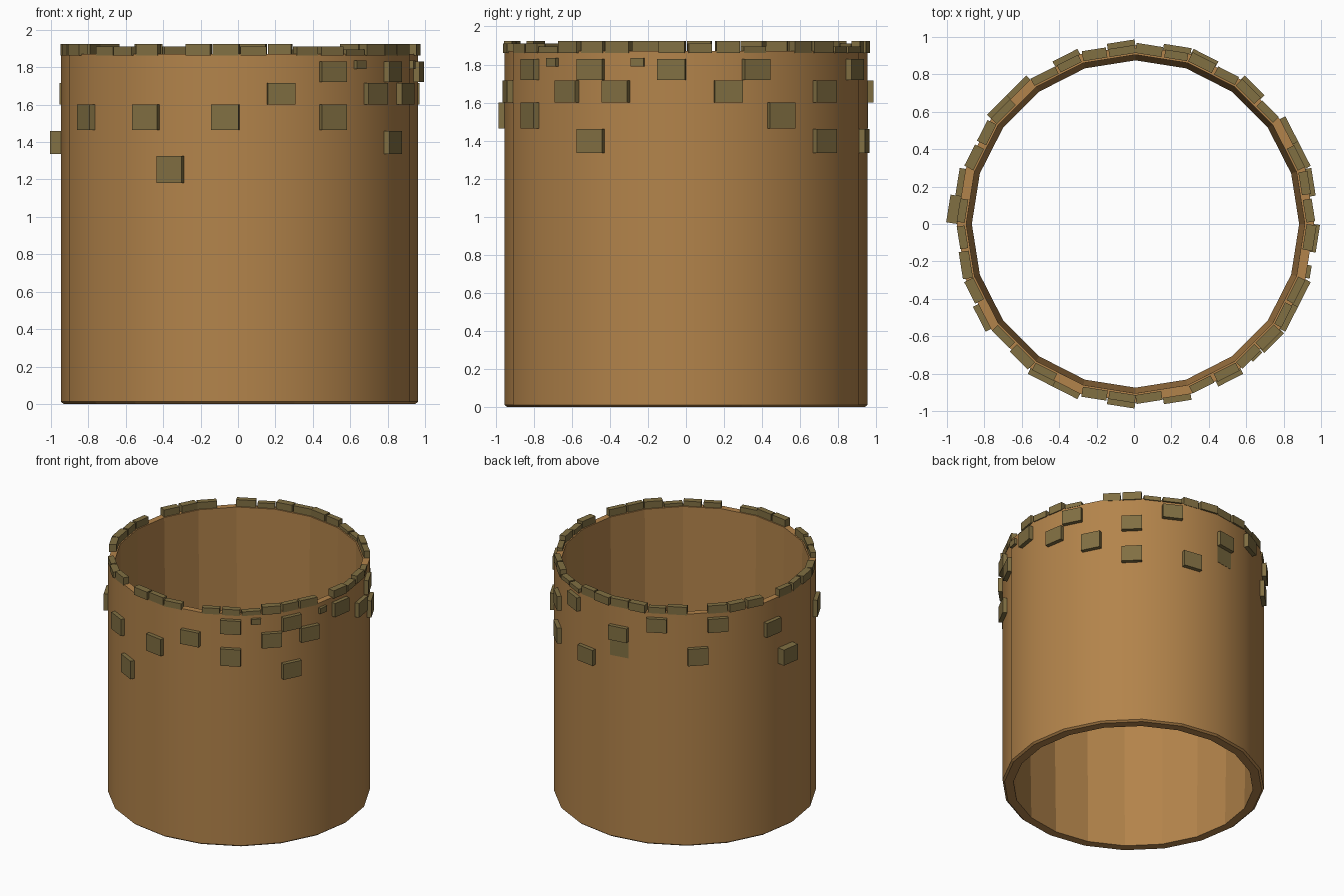
import bpy, bmesh, math, random
from mathutils import Vector

if "Cube" in bpy.data.objects:
    bpy.data.objects.remove(bpy.data.objects["Cube"])

random.seed(4)
CX = 0.008                      # wall axis is slightly off the overall centre
SIDES, R = 20, 0.955
STEP = 360 / SIDES
FLAT = R * math.cos(math.radians(STEP / 2))   # distance to a flat side
HALF = R * math.sin(math.radians(STEP / 2))   # half the width of a side


def material(name, rgb):
    m = bpy.data.materials.new(name)
    m.diffuse_color = (*rgb, 1)
    m.use_nodes = True
    m.node_tree.nodes["Principled BSDF"].inputs["Base Color"].default_value = m.diffuse_color
    return m


def finish(bm, name, mat):
    bmesh.ops.recalc_face_normals(bm, faces=bm.faces[:])
    me = bpy.data.meshes.new(name)
    bm.to_mesh(me)
    bm.free()
    me.materials.append(mat)
    ob = bpy.data.objects.new(name, me)
    bpy.context.scene.collection.objects.link(ob)
    return ob


clay = material("clay", (0.45, 0.23, 0.07))
stone = material("stone", (0.22, 0.16, 0.055))

# Hollow tower wall: closed profile (radius, height) turned in 20 steps
profile = [(0.875, 0), (0.94, 0), (R, 0.012), (R, 1.87), (0.905, 1.87)]
bm = bmesh.new()
rings = []
for i in range(SIDES):
    a = math.radians(i * STEP)
    rings.append([bm.verts.new((CX + r * math.cos(a), r * math.sin(a), z)) for r, z in profile])
n = len(profile)
for i in range(SIDES):
    p, q = rings[i], rings[(i + 1) % SIDES]
    for j in range(n):
        f = bm.faces.new((p[j], q[j], q[(j + 1) % n], p[(j + 1) % n]))
        f.smooth = j == 2       # only the outside is smooth
for e in bm.edges:
    e.smooth = all(f.smooth for f in e.link_faces)
finish(bm, "tower_wall", clay)


def brick(bm, angle, z0, z1, r0, r1, width=None):
    """Block lying on the flat side that contains the angle (degrees)."""
    mid = math.radians((math.floor(angle / STEP) + 0.5) * STEP)
    normal = Vector((math.cos(mid), math.sin(mid), 0))
    side = Vector((-normal.y, normal.x, 0))
    t = FLAT * math.tan(math.radians(angle) - mid)
    w = width or HALF
    vs = []
    for z in (z0, z1):
        for r, s in ((r0, -1), (r1, -1), (r1, 1), (r0, 1)):
            c = normal * r + side * (t + s * w / 2)
            vs.append(bm.verts.new((CX + c.x, c.y, z)))
    for f in ((0, 1, 2, 3), (4, 5, 6, 7), (0, 1, 5, 4), (1, 2, 6, 5), (2, 3, 7, 6), (3, 0, 4, 7)):
        bm.faces.new([vs[k] for k in f])


# Scattered wall bricks, each half a side wide, sorted by course
courses = [
    (1.72, 1.83, (-58.5, -31.5, -4.5, 22.5, 67.5, 112.5, 139.5)),
    (1.60, 1.715, (-76.5, -40.5, -22.5, 13.5, 49.5, 94.5, 166.5)),
    (1.465, 1.60, (-58.5, 31.5, 130.5, 211.5, 238.5, 265.5)),
    (1.335, 1.46, (-31.5, 49.5, 76.5)),
    (1.18, 1.325, (247.5,)),
]
bm = bmesh.new()
for z0, z1, angles in courses:
    for a in angles:
        brick(bm, a, z0, z1, FLAT - 0.02, FLAT + 0.032)
brick(bm, 175.5, 1.335, 1.46, FLAT - 0.02, FLAT + 0.058)   # deepest brick
brick(bm, 94.5, 1.465, 1.60, FLAT - 0.02, FLAT + 0.002)    # nearly flush brick
for a in (-47.5, -15.5):                                   # small chips
    brick(bm, a, 1.79, 1.835, FLAT - 0.02, FLAT + 0.022, 0.07)
finish(bm, "wall_bricks", stone)

# Uneven course of blocks along the rim, with a few gaps
gaps = (31.5, 130.5, 166.5, 211.5, 247.5, 283.5, 346.5)
bm = bmesh.new()
for k in range(40):
    a = 9 * k + 4.5
    if a in gaps:
        continue
    top = random.choice((1.895, 1.91, 1.925, 1.925))
    out = random.choice((0.003, 0.008, 0.014))
    brick(bm, a, 1.862, top, FLAT - 0.04, FLAT + out, HALF * random.uniform(0.8, 0.98))
finish(bm, "rim_blocks", stone)
